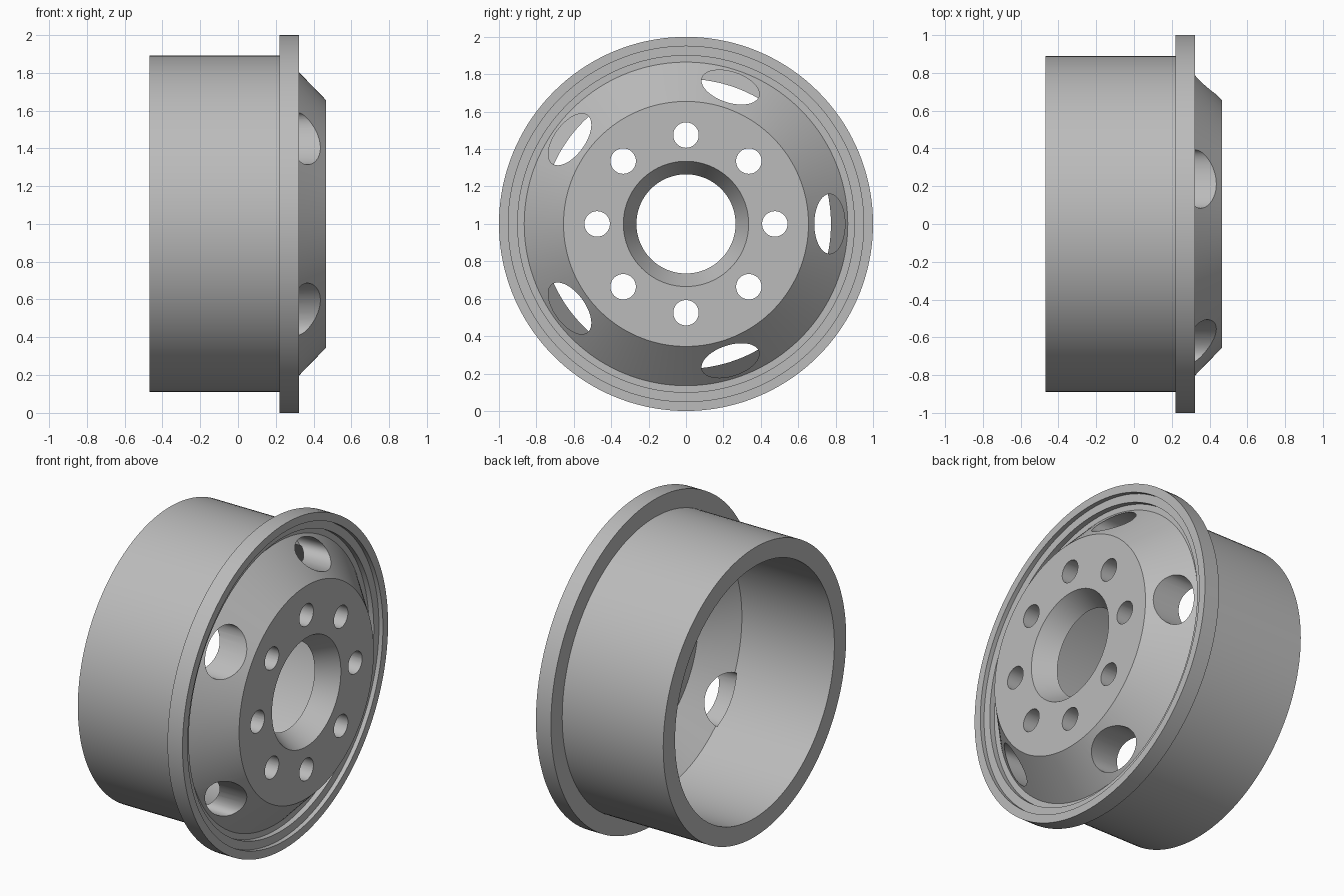
import bpy, bmesh
from math import sin, cos, tau, radians
from mathutils import Matrix, Vector

cube = bpy.data.objects.get("Cube")
if cube:
    bpy.data.objects.remove(cube)

grey = bpy.data.materials.new("cast_grey")
grey.use_nodes = True
colour = (0.5, 0.5, 0.5, 1)
grey.diffuse_color = colour
grey.node_tree.nodes["Principled BSDF"].inputs["Base Color"].default_value = colour


def make_object(name, bm):
    """Turn a bmesh into an object lifted so the drum stands on the ground."""
    bmesh.ops.recalc_face_normals(bm, faces=bm.faces[:])
    mesh = bpy.data.meshes.new(name)
    bm.to_mesh(mesh)
    bm.free()
    obj = bpy.data.objects.new(name, mesh)
    obj.location.z = 1
    bpy.context.collection.objects.link(obj)
    mesh.materials.append(grey)
    return obj


def lathe(name, profile, steps):
    """Revolve a closed (x, radius) profile around the x axis."""
    bm = bmesh.new()
    verts = [bm.verts.new((x, 0, r)) for x, r in profile]
    edges = [bm.edges.new((v, verts[i - 1])) for i, v in enumerate(verts)]
    bmesh.ops.spin(bm, geom=verts + edges, cent=(0, 0, 0), axis=(1, 0, 0),
                   angle=tau, steps=steps, use_merge=True)
    bmesh.ops.remove_doubles(bm, verts=bm.verts[:], dist=1e-5)
    return make_object(name, bm)


def add_prism(bm, angle, dist, half_r, half_t, back, slope):
    """Elliptical axial prism; its back end may slant with the radius."""
    turn = Matrix.Rotation(angle, 3, 'X')
    n = 48
    front_ring, back_ring = [], []
    for i in range(n):
        a = tau * i / n
        r, t = dist + half_r * cos(a), half_t * sin(a)
        front_ring.append(bm.verts.new(turn @ Vector((0.55, r, t))))
        back_ring.append(bm.verts.new(turn @ Vector((back - slope * r, r, t))))
    bm.faces.new(front_ring)
    bm.faces.new(back_ring[::-1])
    for i in range(n):
        bm.faces.new((front_ring[i - 1], back_ring[i - 1], back_ring[i], front_ring[i]))


# Drum: barrel, stepped flange, conical shoulder, hub plate and tapered bore
drum = lathe("brake_drum", [
    (-0.468, 0.775), (-0.468, 0.89), (0.22, 0.89), (0.22, 1.0),
    (0.322, 1.0), (0.322, 0.95), (0.295, 0.95), (0.295, 0.90),
    (0.262, 0.90), (0.262, 0.865), (0.466, 0.655), (0.466, 0.335),
    (0.336, 0.265), (0.336, 0.601), (0.162, 0.775)], 144)

# Holes: five oval vents in the shoulder, eight bolt holes in the hub plate
bm = bmesh.new()
for i in range(5):
    add_prism(bm, tau * i / 5, 0.768, 0.082, 0.16, 0.91, 1)
for i in range(8):
    add_prism(bm, tau * i / 8, 0.475, 0.068, 0.068, 0.25, 0)
cutter = make_object("hole_cutter", bm)
cutter.hide_render = True

cut = drum.modifiers.new("holes", 'BOOLEAN')
cut.operation = 'DIFFERENCE'
cut.solver = 'EXACT'
cut.object = cutter

bpy.ops.object.select_all(action='DESELECT')
drum.select_set(True)
bpy.context.view_layer.objects.active = drum
bpy.ops.object.modifier_apply(modifier=cut.name)
bpy.data.objects.remove(cutter)
bpy.ops.object.shade_smooth_by_angle(angle=radians(25))
